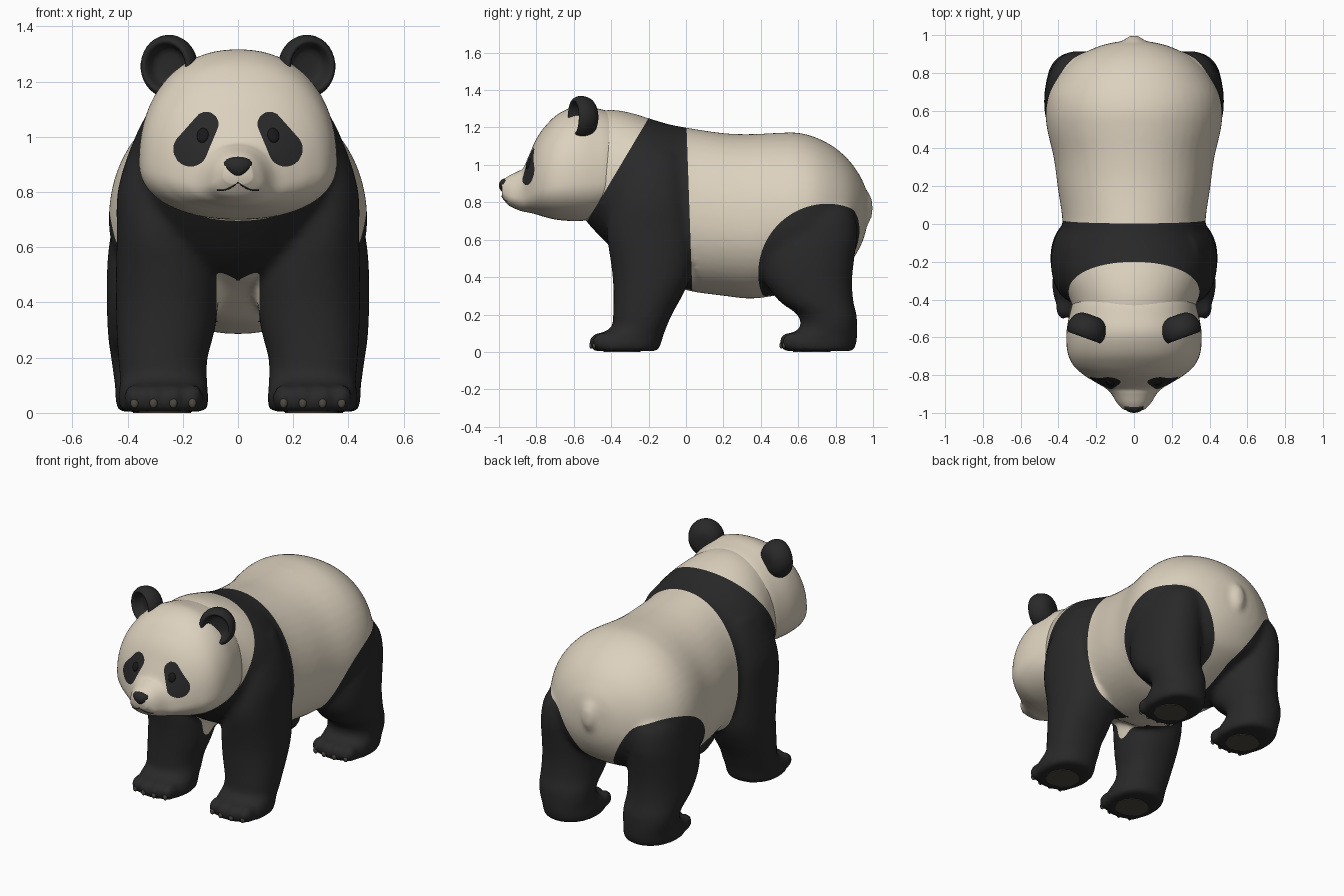
import bpy, bmesh, math
from mathutils import Vector, Matrix

if "Cube" in bpy.data.objects:
    bpy.data.objects.remove(bpy.data.objects["Cube"])


def material(name, rgb):
    m = bpy.data.materials.new(name)
    m.diffuse_color = (*rgb, 1)
    m.use_nodes = True
    m.node_tree.nodes["Principled BSDF"].inputs["Base Color"].default_value = m.diffuse_color
    return m


CREAM = material("cream fur", (0.72, 0.64, 0.515))
BLACK = material("black fur", (0.022, 0.022, 0.023))
EYE = material("eye black", (0.010, 0.009, 0.009))
PAD = material("paw pad brown", (0.075, 0.066, 0.052))


def select(obs):
    bpy.ops.object.select_all(action='DESELECT')
    for o in obs:
        o.select_set(True)
    bpy.context.view_layer.objects.active = obs[0]


def finish(bm, name, mats, angle=50):
    bmesh.ops.recalc_face_normals(bm, faces=bm.faces[:])
    me = bpy.data.meshes.new(name)
    bm.to_mesh(me)
    bm.free()
    ob = bpy.data.objects.new(name, me)
    bpy.context.collection.objects.link(ob)
    for m in mats:
        me.materials.append(m)
    select([ob])
    bpy.ops.object.shade_smooth_by_angle(angle=math.radians(angle))
    return ob


def loft(rows, axis, bias=0.5, power=2.2, n=48, steps=4):
    """Skin rounded sections (t, centre x, half width, low, high) along y or z."""
    path = []
    for i in range(len(rows) - 1):
        a, b, c, d = (rows[max(0, min(len(rows) - 1, i + k))] for k in (-1, 0, 1, 2))
        for s in range(steps):
            t = s / steps
            path.append([0.5 * (2 * q + (r - p) * t + (2 * p - 5 * q + 4 * r - e) * t * t
                         + (3 * q - p - 3 * r + e) * t ** 3) for p, q, r, e in zip(a, b, c, d)])
    path.append(rows[-1])
    bm = bmesh.new()
    rings = []
    for t, cx, rx, lo, hi in path:
        mid = lo + (hi - lo) * bias
        ring = []
        for k in range(n):
            a = 2 * math.pi * (k + 0.5) / n
            c, s = math.cos(a), math.sin(a)
            u = cx + rx * math.copysign(abs(c) ** (2 / power), c)
            w = mid + math.copysign(abs(s) ** (2 / power), s) * (hi - mid if s > 0 else mid - lo)
            ring.append(bm.verts.new((u, t, w) if axis == 'y' else (u, w, t)))
        rings.append(ring)
    for r, q in zip(rings, rings[1:]):
        for k in range(n):
            bm.faces.new((r[k - 1], r[k], q[k], q[k - 1]))
    bm.faces.new(rings[0])
    bm.faces.new(rings[-1])
    return bm


def ball(loc, radii, rot=None, seg=20):
    bm = bmesh.new()
    mat = Matrix.Translation(loc) @ (rot or Matrix()) @ Matrix.Diagonal((*radii, 1))
    bmesh.ops.create_uvsphere(bm, u_segments=seg, v_segments=seg // 2 + 2, radius=1, matrix=mat)
    return bm


def paint(ob, f, slot):
    """Cut the skin along f = 0 and give the inside (f > 0) a material slot."""
    bm = bmesh.new()
    bm.from_mesh(ob.data)
    val = {v: f(v.co) for v in bm.verts}
    cuts = []
    for e in bm.edges[:]:
        a, b = e.verts
        if val[a] * val[b] < 0:
            fac = val[a] / (val[a] - val[b])
            cuts.append(bmesh.utils.edge_split(e, a, min(0.97, max(0.03, fac)))[1])
    bmesh.ops.connect_verts(bm, verts=cuts)
    for face in bm.faces:
        if f(face.calc_center_median()) > 0:
            face.material_index = slot
    bm.to_mesh(ob.data)
    bm.free()


# Torso, legs, toes and tail are fused into one skin
TORSO = [(-.55, 0, .26, .72, 1.25), (-.50, 0, .30, .66, 1.28), (-.40, 0, .34, .56, 1.295),
         (-.30, 0, .385, .49, 1.28), (-.20, 0, .41, .45, 1.25), (-.10, 0, .405, .385, 1.22),
         (0, 0, .378, .33, 1.20), (.20, 0, .405, .30, 1.17), (.35, 0, .425, .285, 1.165),
         (.50, 0, .46, .305, 1.172), (.60, 0, .468, .33, 1.172), (.70, 0, .45, .37, 1.145),
         (.80, 0, .39, .42, 1.09), (.88, 0, .31, .48, 1.015), (.94, 0, .19, .58, .925),
         (.965, 0, .09, .66, .86)]
FRONT_LEG = [(.004, .27, .155, -.50, -.15), (.04, .27, .163, -.51, -.135), (.09, .27, .16, -.475, -.12),
             (.13, .27, .158, -.40, -.105), (.2, .272, .162, -.39, -.075), (.3, .262, .178, -.388, -.02),
             (.4, .257, .185, -.392, .025), (.5, .26, .182, -.405, .04), (.65, .283, .156, -.425, .035),
             (.8, .28, .156, -.41, .015), (.95, .255, .138, -.38, -.005), (1.06, .225, .115, -.33, -.03)]
HIND_LEG = [(.004, .28, .155, .525, .895), (.04, .28, .163, .505, .91), (.09, .285, .16, .545, .915),
            (.13, .29, .16, .61, .915), (.2, .295, .165, .595, .912), (.27, .30, .17, .50, .895),
            (.38, .30, .175, .42, .888), (.5, .30, .175, .405, .90), (.62, .30, .165, .43, .915),
            (.74, .28, .155, .50, .90), (.82, .24, .12, .56, .84)]


def mirrored(rows):
    return [(t, -cx, rx, lo, hi) for t, cx, rx, lo, hi in rows]


FEET = [(s * cx, y) for s in (-1, 1) for cx, y in ((.27, -.512), (.28, .503))]
TOES = [(cx + dx, y + 1.6 * dx * dx) for cx, y in FEET for dx in (-.105, -.036, .036, .105)]
parts = [finish(loft(TORSO, 'y', bias=.44, power=2.08), "body", [CREAM, BLACK])]
for rows in (FRONT_LEG, HIND_LEG):
    parts += [finish(loft(r, 'z'), "leg", []) for r in (rows, mirrored(rows))]
parts += [finish(ball((x, y + .05, .055), (.04, .06, .05)), "toe", []) for x, y in TOES]
parts.append(finish(ball((0, .95, .77), (.06, .05, .10)), "tail", []))
select(parts)
bpy.ops.object.join()
body = parts[0]
mod = body.modifiers.new("fuse", 'REMESH')
mod.mode, mod.voxel_size = 'VOXEL', 0.016
mod = body.modifiers.new("soften", 'SMOOTH')
mod.factor, mod.iterations = 0.5, 9
for name in ("fuse", "soften"):
    bpy.ops.object.modifier_apply(modifier=name)
body.data.materials.clear()
body.data.materials.append(CREAM)
body.data.materials.append(BLACK)
body.data.polygons.foreach_set("material_index", [0] * len(body.data.polygons))


def dark_fur(p):
    x, y, z = abs(p.x), p.y, p.z
    belly = min(.48 + x * .5 - z, .078 - x, y + .32)
    band = min(y + .2 - (z - 1.25) * .595, .045 - .035 * z - y, -belly)
    a = .367 - math.hypot(y - .76, z - .42)
    b = x - .075 - .55 * max(0, z - .42)
    haunch = (a + b - math.hypot(a - b, .04)) / 2 + .008
    return max(band, haunch, .26 - z)


paint(body, dark_fur, 1)
select([body])
bpy.ops.object.shade_smooth_by_angle(angle=math.radians(60))

# Head with painted eye patches
HEAD = [(-.30, 0, .24, .80, 1.22), (-.40, 0, .315, .74, 1.28), (-.48, 0, .342, .71, 1.303),
        (-.58, 0, .358, .70, 1.315), (-.68, 0, .352, .705, 1.275), (-.75, 0, .32, .72, 1.21),
        (-.80, 0, .265, .735, 1.14), (-.84, 0, .20, .745, 1.05), (-.87, 0, .15, .75, .985),
        (-.90, 0, .12, .76, .965), (-.95, 0, .088, .785, .94), (-.985, 0, .052, .83, .915)]
head = finish(loft(HEAD, 'y', bias=.34, n=72, steps=5), "head", [CREAM, BLACK], 60)


def eye_patch(p):
    if p.y > -.6:
        return -1
    a, b = Vector((.172, .955)), Vector((.115, 1.046))
    q = Vector((abs(p.x), p.z))
    t = max(0, min(1, (q - a).dot(b - a) / (b - a).length_squared))
    return .063 - .018 * t - (q - a.lerp(b, t)).length


paint(head, eye_patch, 1)


def on_face(x, z):
    hit, loc, nor, _ = head.ray_cast((x, -2, z), (0, 1, 0))
    return loc, nor


# Eyes and ears
EAR = [(.055, .02), (.05, .06), (.025, .095), (-.02, .11), (-.055, .098), (-.055, .08), (-.012, .06), (-.005, .015)]
for s, side in ((-1, "left"), (1, "right")):
    loc, nor = on_face(s * .128, 1.005)
    finish(ball(loc, (.022, .028, .01), nor.to_track_quat('Z', 'Y').to_matrix().to_4x4()), side + "_eye", [EYE])
    ear = loft([(y * 1.1, 0, r * .96, -r * 1.04, r * 1.04) for y, r in EAR], 'y', power=2, n=32, steps=3)
    ear.transform(Matrix.Translation((s * .242, -.54, 1.255)) @ Matrix.Rotation(s * .35, 4, 'Z'))
    finish(ear, side + "_ear", [BLACK])

# Nose, wide at the top and narrow below
nose = ball((0, 0, 0), (.058, .034, .038))
for v in nose.verts:
    v.co.x *= 0.9 + 10 * v.co.z if v.co.z < 0 else 0.9 + 5 * v.co.z
    v.co += Vector((0, -.966, .890))
finish(nose, "nose", [BLACK])

# Mouth line
curve = bpy.data.curves.new("mouth", 'CURVE')
curve.dimensions, curve.bevel_depth, curve.bevel_resolution = '3D', .0028, 1
line = curve.splines.new('POLY')
xs = [i * .0125 for i in range(-6, 7)]
line.points.add(len(xs) - 1)
for pt, x in zip(line.points, xs):
    loc, _ = on_face(x, .834 - .028 * math.sin(min(1, abs(x) / .06) * math.pi / 2))
    pt.co = (*loc, 1)
curve.materials.append(BLACK)
bpy.context.collection.objects.link(bpy.data.objects.new("mouth", curve))

# Short claws set close against the toes, seated on the fused skin
claws = bmesh.new()
for x, y in TOES:
    hit, loc, nor, _ = body.ray_cast((x, y - .1, .035), (0, 1, 0))
    m = Matrix.Translation(loc) @ Matrix.Diagonal((.015, .009, .018, 1))
    bmesh.ops.create_uvsphere(claws, u_segments=10, v_segments=8, radius=1, matrix=m)
finish(claws, "claws", [PAD])

# Sole pads
pads = bmesh.new()
for x, y in FEET:
    m = Matrix.Translation((x, y + .17, .004)) @ Matrix.Diagonal((.10, .10, 1, 1))
    bmesh.ops.create_cone(pads, cap_ends=True, segments=20, radius1=1, radius2=1, depth=.008, matrix=m)
finish(pads, "sole_pads", [PAD])
